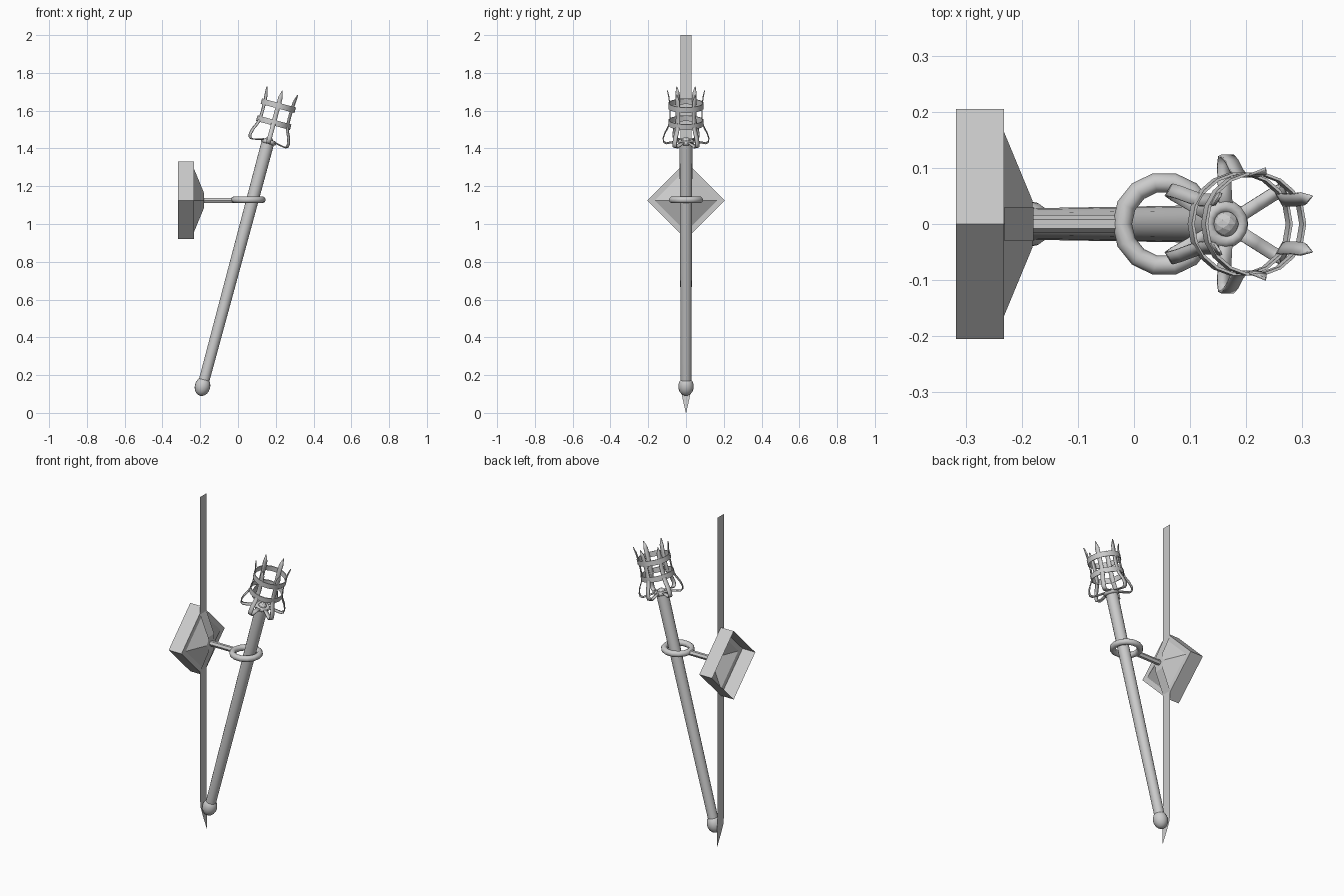
import bpy, bmesh, math
from mathutils import Vector, Matrix

if "Cube" in bpy.data.objects:
    bpy.data.objects.remove(bpy.data.objects["Cube"])

BASE = Vector((-0.188, 0, 0.14))     # pommel centre
TOP = Vector((0.162, 0, 1.435))      # top of the torch shaft
TILT = (TOP - BASE).to_track_quat('Z', 'Y').to_matrix().to_4x4()
HEAD = Matrix.Translation(TOP) @ Matrix.Rotation(math.radians(15), 4, 'Y')
FOOT = Matrix.Translation(BASE) @ Matrix.Rotation(math.radians(15), 4, 'Y')
LENGTH = (TOP - BASE).length
MOUNT_Z = 1.125


def finish(name, bm, mat=Matrix(), smooth=None):
    bm.transform(mat)
    bmesh.ops.recalc_face_normals(bm, faces=bm.faces[:])
    me = bpy.data.meshes.new(name)
    bm.to_mesh(me)
    bm.free()
    ob = bpy.data.objects.new(name, me)
    bpy.context.collection.objects.link(ob)
    if smooth:
        bpy.ops.object.select_all(action='DESELECT')
        ob.select_set(True)
        bpy.context.view_layer.objects.active = ob
        bpy.ops.object.shade_smooth_by_angle(angle=math.radians(smooth))
    return ob


def lathe(name, profile, n, mat, smooth=None, cap=(True, True), closed=False):
    """Revolve (radius, height) points around local z."""
    bm = bmesh.new()
    rings = [[bm.verts.new((r * math.cos(2 * math.pi * i / n),
                            r * math.sin(2 * math.pi * i / n), h))
              for i in range(n)] for r, h in profile]
    pairs = list(zip(rings, rings[1:])) + ([(rings[-1], rings[0])] if closed else [])
    for a, b in pairs:
        for i in range(n):
            j = (i + 1) % n
            bm.faces.new((a[i], a[j], b[j], b[i]))
    if not closed:
        if cap[0]:
            bm.faces.new(rings[0])
        if cap[1]:
            bm.faces.new(rings[-1])
    return finish(name, bm, mat, smooth)


def torus(name, major, minor, n, m, mat):
    prof = [(major + minor * math.cos(2 * math.pi * k / m),
             minor * math.sin(2 * math.pi * k / m)) for k in range(m)]
    return lathe(name, prof, n, mat, 50, closed=True)


def ribbon(bm, path):
    """Strip in the local xz plane from (x, z, half width) points."""
    rows = [(bm.verts.new((x, -w, z)), bm.verts.new((x, w, z))) for x, z, w in path]
    for a, b in zip(rows, rows[1:]):
        bm.faces.new((a[0], a[1], b[1], b[0]))


# Diamond wall mount, open at the back, with a stepped pyramid front
AIM_X = Matrix.Translation((0, 0, MOUNT_Z)) @ Matrix.Rotation(math.pi / 2, 4, 'Y')
lathe("wall_mount", [(0.205, -0.317), (0.205, -0.232), (0.165, -0.232), (0.042, -0.181)],
      4, AIM_X, cap=(False, True))

# Flat back strap, bent over the mount and pointed at the foot
bm = bmesh.new()
W = 0.03
ribbon(bm, [(-0.205, 0.0, 0.001), (-0.217, 0.07, 0.017), (-0.228, 0.14, W), (-0.231, 0.19, W),
            (-0.231, 0.955, W), (-0.179, 1.08, W), (-0.179, 1.17, W), (-0.231, 1.295, W),
            (-0.231, 2.0, W)])
finish("back_strap", bm)

# Arm and holding ring
lathe("arm", [(0.016, -0.19), (0.016, -0.025)], 6,
      AIM_X @ Matrix.Rotation(math.radians(30), 4, 'Z'))
torus("holding_ring", 0.075, 0.0175, 14, 10, Matrix.Translation((0.054, 0, MOUNT_Z + 0.003)))

# Tapered shaft
lathe("shaft", [(0.028, 0), (0.034, LENGTH)], 16, FOOT, 50)

# Pommel
bm = bmesh.new()
bmesh.ops.create_uvsphere(bm, u_segments=16, v_segments=10, radius=1)
finish("pommel", bm, FOOT @ Matrix.Diagonal((0.041, 0.041, 0.051, 1)), 60)

# Collar and faceted core at the shaft top
torus("collar", 0.031, 0.012, 16, 8, HEAD)
bm = bmesh.new()
bmesh.ops.create_icosphere(bm, subdivisions=2, radius=0.024)
finish("core", bm, HEAD @ Matrix.Translation((0, 0, 0.003)))

# Basket prongs: six flat bars, curled at the base and pointed at the tip
P = 0.012
path = [(0.03, 0.006, P), (0.07, -0.002, P), (0.105, -0.008, P), (0.119, 0.0, P),
        (0.121, 0.018, P), (0.112, 0.048, P), (0.096, 0.078, P), (0.087, 0.105, P),
        (0.085, 0.15, P), (0.086, 0.2, P), (0.09, 0.243, P), (0.098, 0.28, 0.001)]
for k in range(6):
    bm = bmesh.new()
    ribbon(bm, path)
    turn = Matrix.Rotation(math.radians(30 + 60 * k), 4, 'Z')
    ob = finish(f"basket_prong_{k + 1}", bm, HEAD @ turn, 40)
    mod = ob.modifiers.new("thickness", 'SOLIDIFY')
    mod.thickness = 0.005
    mod.offset = 0

# Basket hoops
for name, h in (("lower_hoop", 0.105), ("upper_hoop", 0.198)):
    r, t, w = 0.088, 0.005, 0.015
    lathe(name, [(r, h - w), (r + t, h - w), (r + t, h + w), (r, h + w)], 18,
          HEAD, 35, closed=True)
